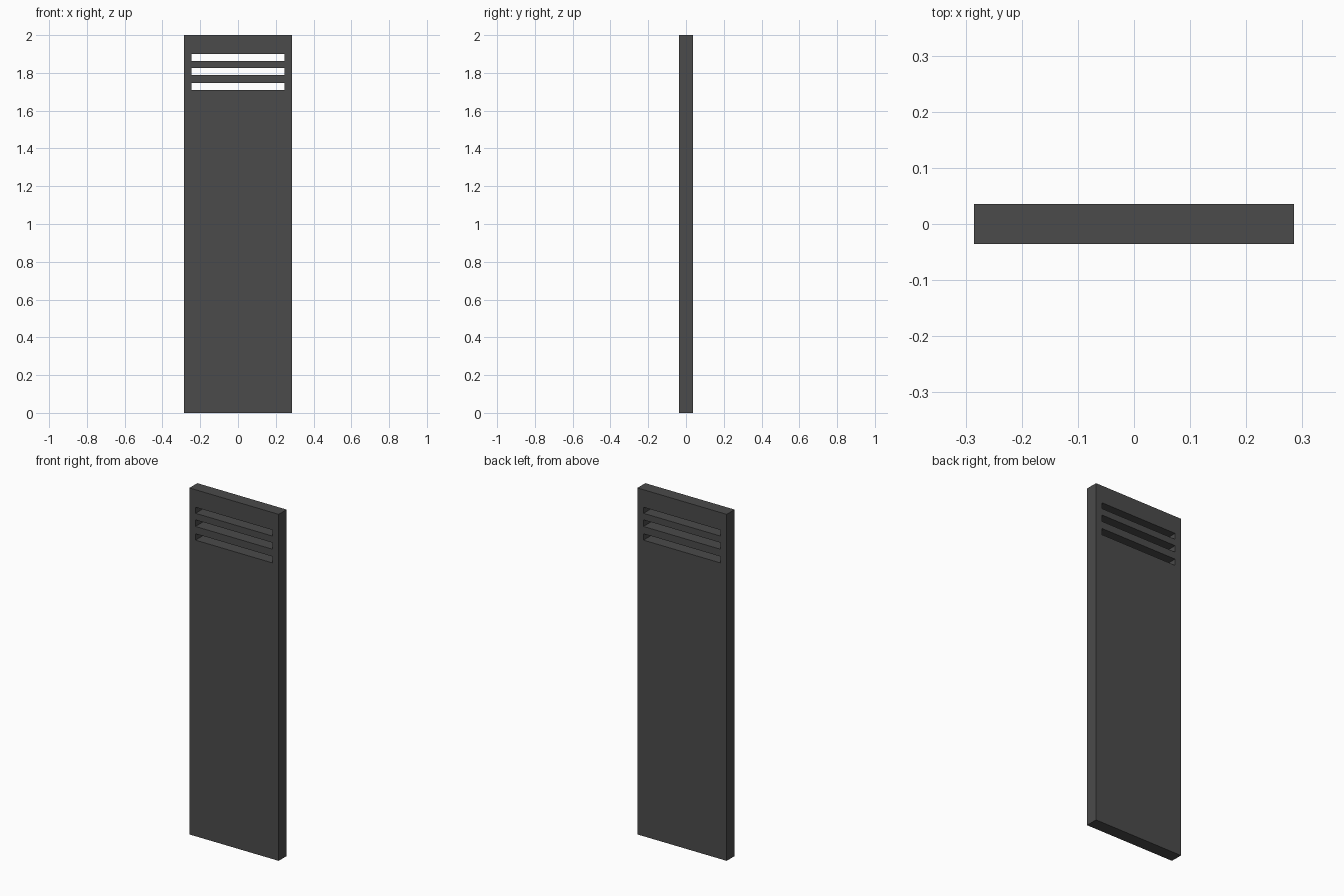
import bpy

if "Cube" in bpy.data.objects:
    bpy.data.objects.remove(bpy.data.objects["Cube"])

W, D, H = 0.57, 0.072, 2.0
SLOT_W = 0.492
SLOTS = [(1.709, 1.746), (1.788, 1.826), (1.864, 1.899)]


def box(name, size, centre):
    bpy.ops.mesh.primitive_cube_add(size=1, location=centre)
    ob = bpy.context.object
    ob.name = name
    ob.scale = size
    bpy.ops.object.transform_apply(location=True, rotation=False, scale=True)
    return ob


# Tall door panel
panel = box("door_panel", (W, D, H), (0, 0, H / 2))
mat = bpy.data.materials.new("dark_grey")
mat.diffuse_color = (0.07, 0.07, 0.07, 1)
mat.use_nodes = True
mat.node_tree.nodes["Principled BSDF"].inputs["Base Color"].default_value = mat.diffuse_color
panel.data.materials.append(mat)

# Vent slots cut right through near the top
for i, (z0, z1) in enumerate(SLOTS):
    cutter = box(f"vent_cutter_{i + 1}", (SLOT_W, D * 3, z1 - z0), (0, 0, (z0 + z1) / 2))
    cutter.hide_render = True
    cutter.display_type = 'WIRE'
    cut = panel.modifiers.new(f"vent_slot_{i + 1}", 'BOOLEAN')
    cut.operation = 'DIFFERENCE'
    cut.solver = 'EXACT'
    cut.object = cutter
